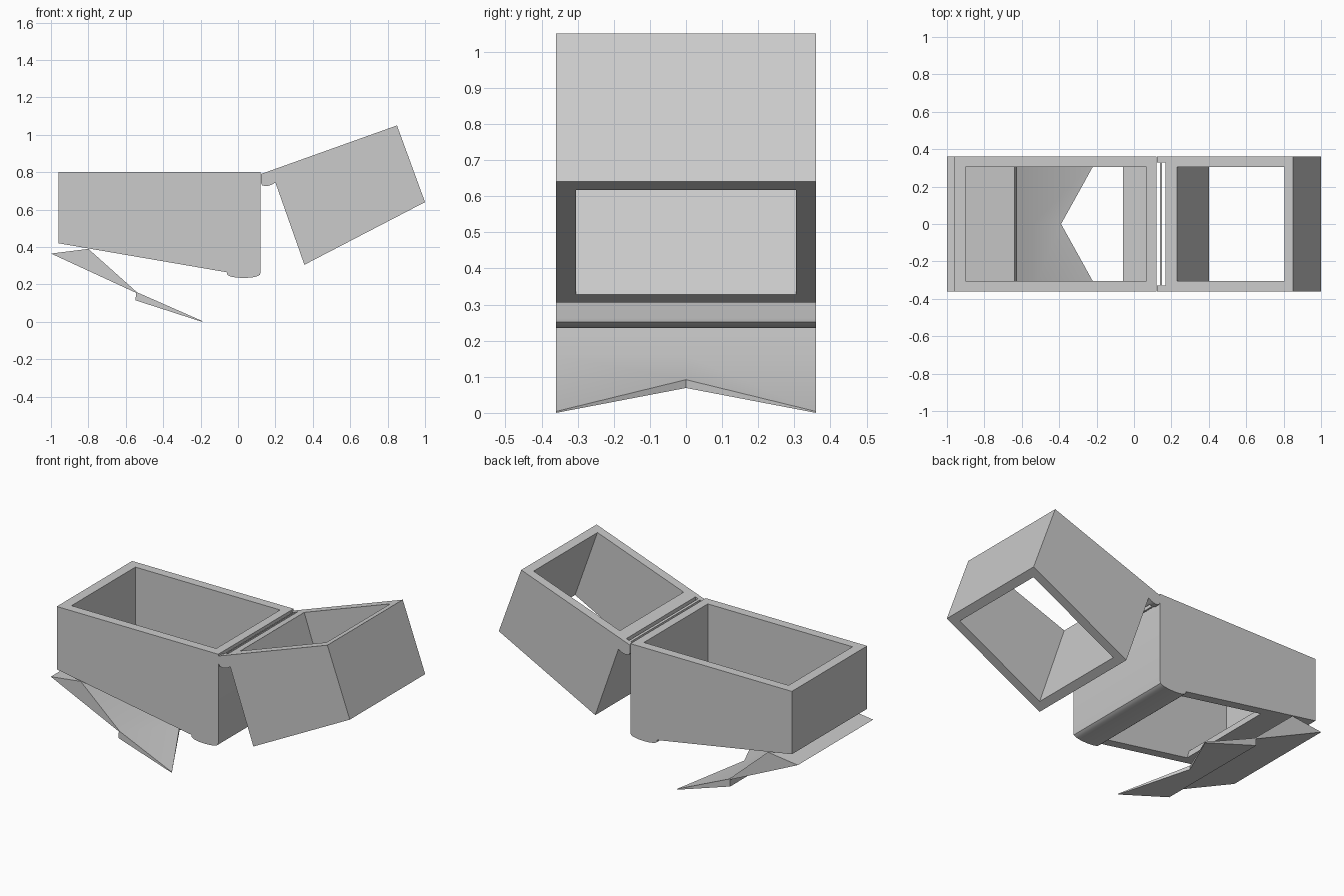
import bpy, bmesh, math

cube = bpy.data.objects.get("Cube")
if cube:
    bpy.data.objects.remove(cube, do_unlink=True)

grey = bpy.data.materials.new("plain_grey")
grey.use_nodes = True
colour = (0.6, 0.6, 0.6, 1)
grey.diffuse_color = colour
grey.node_tree.nodes["Principled BSDF"].inputs["Base Color"].default_value = colour

HALF = 0.36   # half the depth of every part
INNER = 0.305  # half the depth of the openings


def loft(name, sections):
    """Join matching xz outlines placed at several y positions."""
    bm = bmesh.new()
    rings = [[bm.verts.new((x, y, z)) for x, z in outline] for y, outline in sections]
    for a, b in zip(rings, rings[1:]):
        for i in range(len(a)):
            j = (i + 1) % len(a)
            bm.faces.new((a[i], a[j], b[j], b[i]))
    bm.faces.new(rings[0])
    bm.faces.new(rings[-1])
    bmesh.ops.recalc_face_normals(bm, faces=bm.faces)
    mesh = bpy.data.meshes.new(name)
    bm.to_mesh(mesh)
    bm.free()
    mesh.materials.append(grey)
    obj = bpy.data.objects.new(name, mesh)
    bpy.context.collection.objects.link(obj)
    return obj


def prism(name, outline, half):
    return loft(name, [(-half, outline), (half, outline)])


def activate(obj):
    bpy.ops.object.select_all(action='DESELECT')
    obj.select_set(True)
    bpy.context.view_layer.objects.active = obj


def cut(obj, outline, half):
    cutter = prism("cutter", outline, half)
    cutter.hide_render = True
    mod = obj.modifiers.new("opening", 'BOOLEAN')
    mod.operation = 'DIFFERENCE'
    mod.solver = 'EXACT'
    mod.object = cutter
    activate(obj)
    bpy.ops.object.modifier_apply(modifier=mod.name)
    bpy.data.objects.remove(cutter, do_unlink=True)


def finish(obj):
    activate(obj)
    bpy.ops.object.shade_smooth_by_angle(angle=math.radians(32))


# Large open box with a rounded lip under its hinge end
lip = [(0.03 + 0.09 * math.cos(a), 0.262 - 0.027 * math.sin(a) ** 0.7)
       for a in [math.pi * i / 12 for i in range(1, 12)]]
large_box = prism("large_box", [(-0.96, 0.42), (-0.96, 0.8), (0.12, 0.8), (0.12, 0.262)]
                  + lip + [(-0.06, 0.265)], HALF)
cut(large_box, [(-0.9, 0.9), (0.068, 0.9), (0.068, 0.3), (-0.06, 0.3), (-0.06, 0.1),
                (-0.625, 0.1), (-0.625, 0.36), (-0.64, 0.41), (-0.9, 0.455)], INNER)
finish(large_box)

# Small tilted box, open right through, with a hinge lobe on its upper corner
small_box = prism("small_box", [(0.122, 0.79), (0.85, 1.05), (1.0, 0.64), (0.355, 0.305),
                                (0.2, 0.745), (0.178, 0.732), (0.155, 0.725),
                                (0.13, 0.729), (0.122, 0.745)], HALF)
cut(small_box, [(0.19, 0.943), (0.766, 1.145), (0.99, 0.52), (0.437, 0.22)], INNER)

# Narrow slots leave a thin hinge rod between the end lobes
for left, right in ((0.1, 0.138), (0.15, 0.168)):
    cut(small_box, [(left, 0.6), (left, 0.9), (right, 0.9), (right, 0.6)], 0.33)
finish(small_box)

# Folded tongue below, with a V notch in its lower end
fold = [(-0.545, 0.155), (-1.0, 0.365), (-0.8, 0.39), (-0.54, 0.158)]
tip = fold + [(-0.19, 0.004), (-0.192, 0.0), (-0.548, 0.115)]
notch = fold + [(-0.39, 0.092), (-0.39, 0.069), (-0.548, 0.115)]
tongue = loft("notched_tongue", [(-HALF, tip), (0, notch), (HALF, tip)])
finish(tongue)
